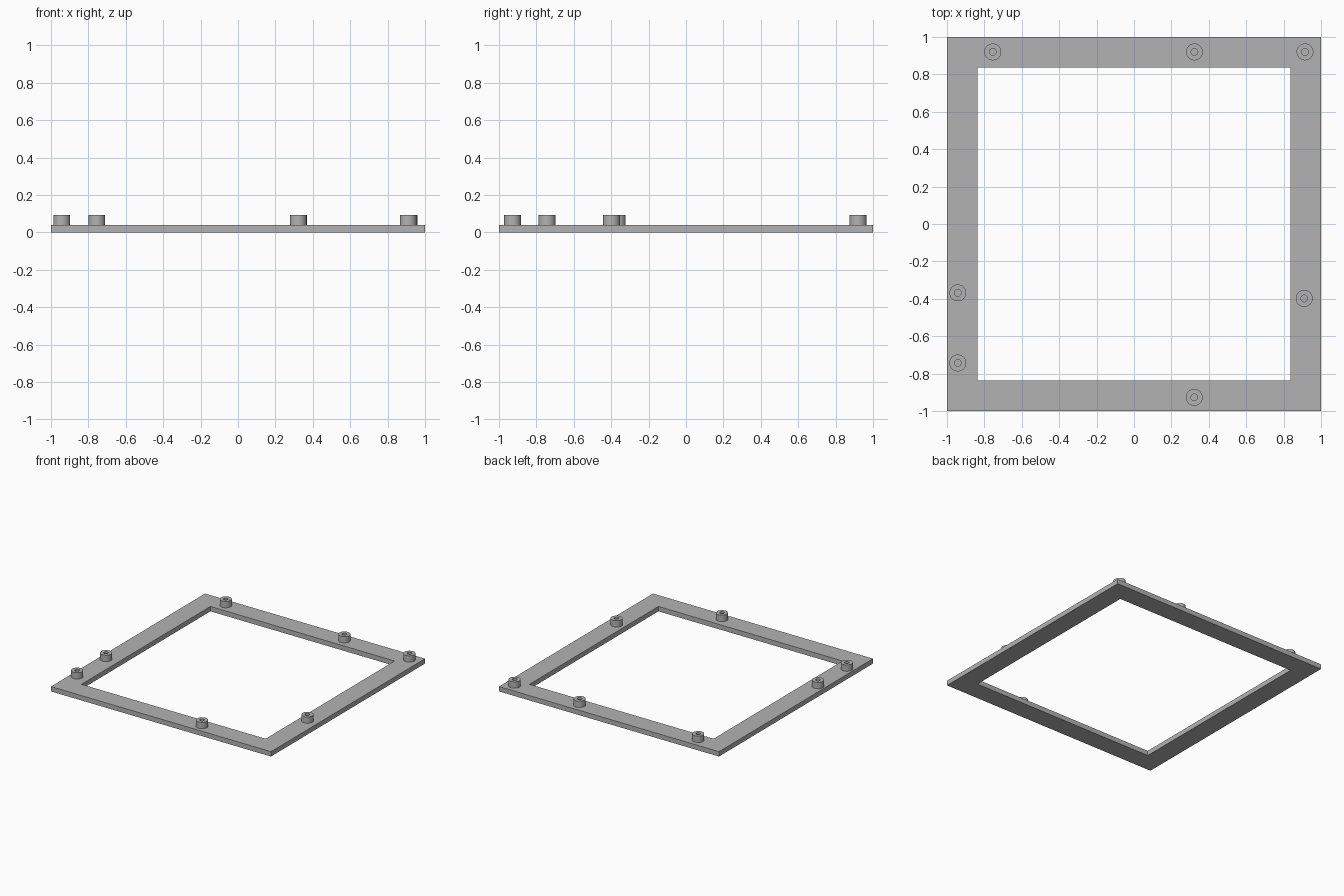
import bpy, bmesh, math

cube = bpy.data.objects.get("Cube")
if cube:
    bpy.data.objects.remove(cube, do_unlink=True)

grey = bpy.data.materials.new("plain_grey")
grey.use_nodes = True
colour = (0.45, 0.45, 0.45, 1)
grey.diffuse_color = colour
grey.node_tree.nodes["Principled BSDF"].inputs["Base Color"].default_value = colour

PLATE_TOP = 0.04
BOSS_TOP = 0.092


def make_object(name, bm):
    bmesh.ops.recalc_face_normals(bm, faces=bm.faces)
    mesh = bpy.data.meshes.new(name)
    bm.to_mesh(mesh)
    bm.free()
    mesh.materials.append(grey)
    obj = bpy.data.objects.new(name, mesh)
    bpy.context.collection.objects.link(obj)
    return obj


def ring(bm, radius, z, sides, turn=0.0):
    angles = [turn + math.tau * i / sides for i in range(sides)]
    return [bm.verts.new((radius * math.cos(a), radius * math.sin(a), z)) for a in angles]


def bridge(bm, a, b):
    for i in range(len(a)):
        j = (i + 1) % len(a)
        bm.faces.new((a[i], a[j], b[j], b[i]))


# Square frame: a closed four-sided loop of rings
bm = bmesh.new()
section = [(1, 0), (1, PLATE_TOP), (0.837, PLATE_TOP), (0.837, 0)]
loops = [ring(bm, half * math.sqrt(2), z, 4, math.pi / 4) for half, z in section]
for k in range(4):
    bridge(bm, loops[k], loops[(k + 1) % 4])
make_object("square_frame", bm)

# Round bosses with a blind screw hole down to the plate
spots = [(-0.755, 0.92), (0.323, 0.92), (0.914, 0.92), (-0.942, -0.368),
         (-0.942, -0.743), (0.91, -0.398), (0.322, -0.927)]
profile = [(0.045, PLATE_TOP), (0.045, BOSS_TOP), (0.018, BOSS_TOP), (0.018, PLATE_TOP + 0.001)]
for n, (x, y) in enumerate(spots, 1):
    bm = bmesh.new()
    loops = [ring(bm, r, z, 40) for r, z in profile]
    for a, b in zip(loops, loops[1:]):
        bridge(bm, a, b)
    bm.faces.new(loops[-1])
    boss = make_object(f"screw_boss_{n}", bm)
    boss.location = (x, y, 0)
    bpy.ops.object.select_all(action="DESELECT")
    boss.select_set(True)
    bpy.context.view_layer.objects.active = boss
    bpy.ops.object.shade_smooth_by_angle(angle=math.radians(30))
